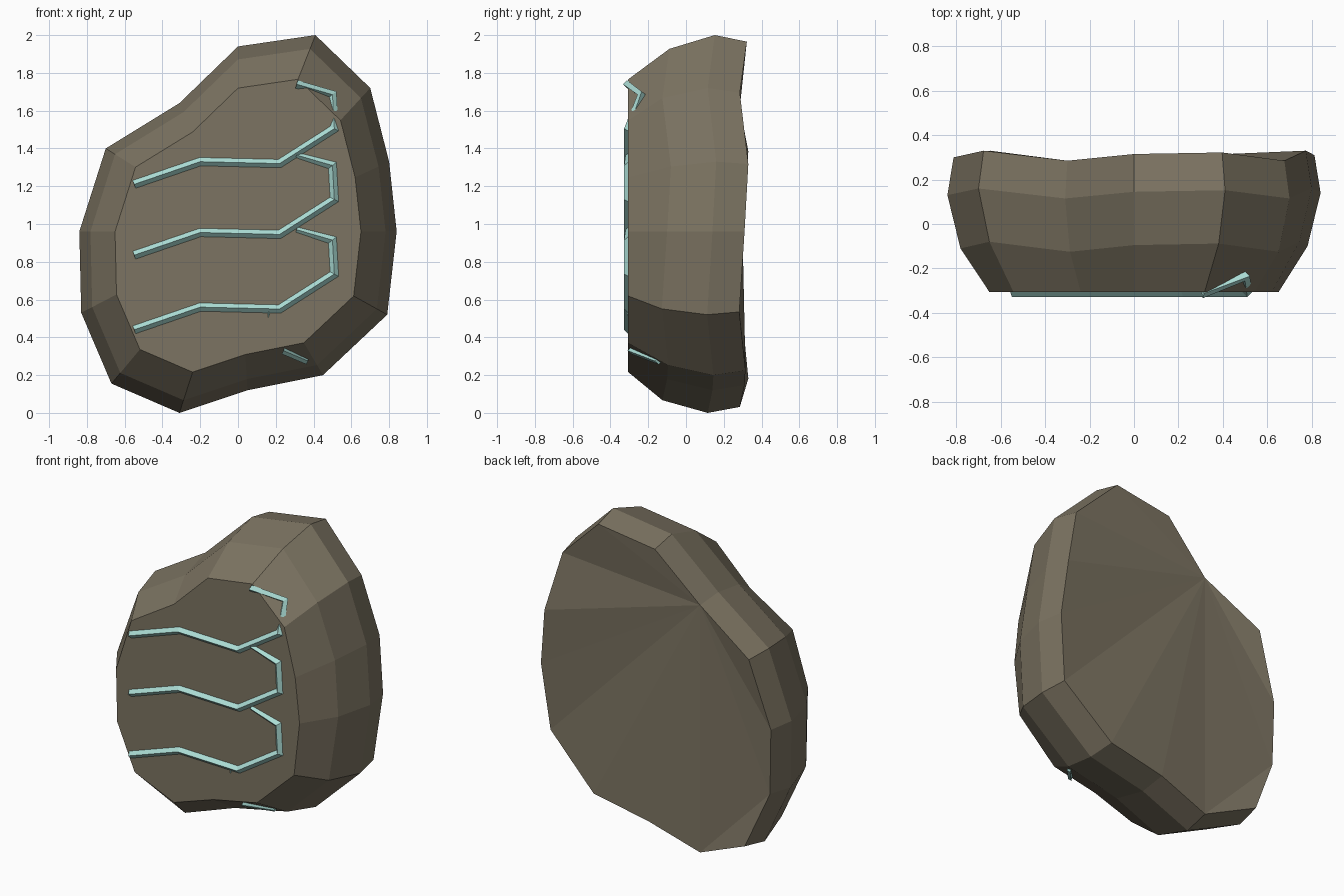
import bpy, bmesh
from mathutils import Vector

if "Cube" in bpy.data.objects:
    bpy.data.objects.remove(bpy.data.objects["Cube"])


def material(name, rgb):
    m = bpy.data.materials.new(name)
    m.diffuse_color = (*rgb, 1)
    m.use_nodes = True
    m.node_tree.nodes["Principled BSDF"].inputs["Base Color"].default_value = m.diffuse_color
    return m


stone = material("brown_stone", (0.202, 0.174, 0.122))
glow = material("pale_teal", (0.413, 0.73, 0.672))


def finish(bm, name, mat):
    bmesh.ops.recalc_face_normals(bm, faces=bm.faces[:])
    me = bpy.data.meshes.new(name)
    bm.to_mesh(me)
    bm.free()
    me.materials.append(mat)
    ob = bpy.data.objects.new(name, me)
    bpy.context.collection.objects.link(ob)
    return ob


# Boulder: widest outline as (x, z, depth of that ring), scaled for the other rings
outline = [(-.31, 0, .115), (.05, .12, .14), (.45, .20, .145), (.79, .52, .112),
           (.84, .96, .14), (.80, 1.33, .16), (.70, 1.72, .115), (.41, 2.0, .152),
           (0, 1.94, .145), (-.31, 1.64, .115), (-.70, 1.40, .16), (-.84, .96, .13),
           (-.83, .53, .125), (-.67, .155, .16)]
CZ, FRONT = .96, -.306
bm = bmesh.new()
rings = []
for scale, shift in ((.775, None), (.93, -.24), (1, 0), (.967, .17)):
    rings.append([bm.verts.new((x * scale,
                                FRONT if shift is None else y + shift,
                                CZ + (z - CZ) * scale)) for x, z, y in outline])
n = len(outline)
for a, b in zip(rings, rings[1:]):
    for i in range(n):
        j = (i + 1) % n
        bm.faces.new((a[i], a[j], b[j], b[i]))
bm.faces.new(rings[0])
# Uneven back: fan from the notch corner plus one ear
back = rings[-1]
fan = [(9 + k) % n for k in range(n)]
fan.remove(13)
for i, j in zip(fan[1:], fan[2:]):
    bm.faces.new((back[9], back[i], back[j]))
bm.faces.new((back[12], back[13], back[0]))
finish(bm, "boulder", stone)


def strip(name, pts, r=.022):
    """Four-sided diamond tube, mitred in the front plane."""
    pts = [Vector(p) for p in pts]
    bm = bmesh.new()
    loops = []
    for i, p in enumerate(pts):
        norms = []
        for q0, q1 in ((i - 1, i), (i, i + 1)):
            if q0 >= 0 and q1 < len(pts):
                d = pts[q1] - pts[q0]
                norms.append(Vector((-d.z, 0, d.x)).normalized())
        side = sum(norms, Vector()).normalized()
        side *= r / side.dot(norms[0])
        out = Vector((0, -r, 0))
        loops.append([bm.verts.new(p + o) for o in (side, out, -side, -out)])
    for a, b in zip(loops, loops[1:]):
        for k in range(4):
            m = (k + 1) % 4
            bm.faces.new((a[k], a[m], b[m], b[k]))
    bm.faces.new(loops[0])
    bm.faces.new(loops[-1])
    return finish(bm, name, glow)


# Three repeated hooked veins; the top one bends back over the rounded shoulder
for k, z in enumerate((.44, .835, 1.21)):
    top = k == 2
    strip("vein_%d" % (k + 1), [
        (-.55, FRONT, z), (-.20, FRONT, z + .12), (.22, FRONT, z + .11),
        (.51, FRONT, z + .295),
        (.50, -.235 if top else FRONT, z + .475),
        (.31, -.312 if top else -.298, z + .53)])

# Small vein traces below: one dipping under the face, one on the lower flank
strip("vein_stub", [(.165, -.30, .56), (.16, -.285, .50)], .02)
strip("lower_vein", [(.24, -.29, .33), (.37, -.145, .275)], .02)
